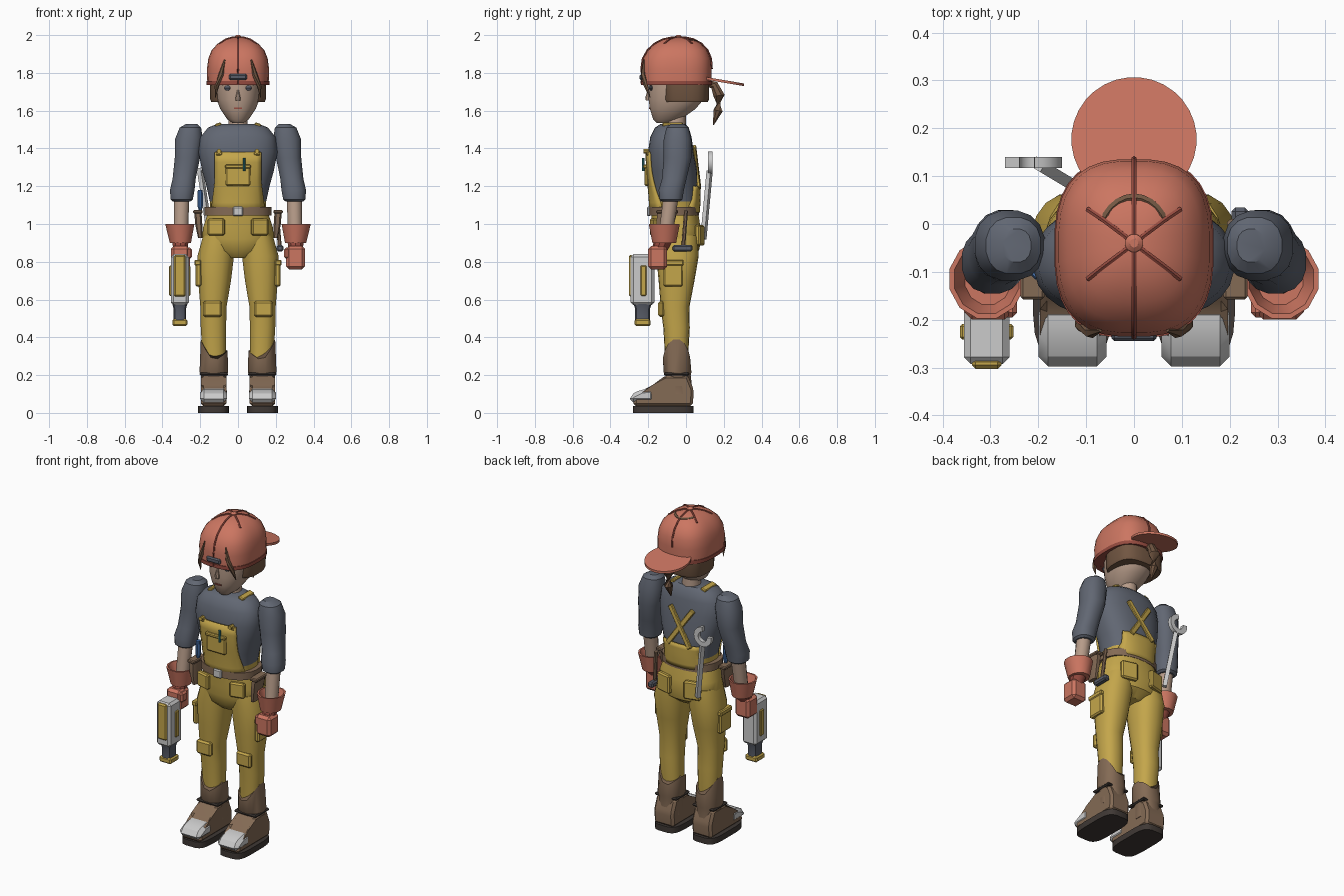
import bpy, bmesh, math
from mathutils import Vector, Matrix, Euler

COL = dict(red=(.6, .18, .12), dark_red=(.3, .07, .05), yellow=(.55, .38, .07), shirt=(.12, .135, .17),
           brown=(.23, .145, .09), hair=(.17, .095, .055), skin=(.47, .33, .25), dark=(.05, .04, .035),
           steel=(.1, .11, .14), blue=(.06, .16, .4), teal=(.03, .22, .25))
MATS = {}
for k, c in COL.items():
    MATS[k] = bpy.data.materials.new(k)
    MATS[k].diffuse_color = (*c, 1)


def make(name, bm, mat=None, angle=35):
    bmesh.ops.recalc_face_normals(bm, faces=bm.faces)
    me = bpy.data.meshes.new(name)
    bm.to_mesh(me)
    bm.free()
    for f in me.polygons:
        f.use_smooth = True
    me.set_sharp_from_angle(angle=math.radians(angle))
    ob = bpy.data.objects.new(name, me)
    bpy.context.collection.objects.link(ob)
    if mat:
        me.materials.append(MATS[mat])
    return ob


def skin_rings(bm, rings):
    vs = [[bm.verts.new(p) for p in r] for r in rings]
    n = len(vs[0])
    for a, b in zip(vs, vs[1:]):
        for i in range(n):
            bm.faces.new((a[i], a[(i + 1) % n], b[(i + 1) % n], b[i]))
    bm.faces.new(vs[0])
    bm.faces.new(vs[-1])


def oval(r, a, p):
    x, y, z, rx, ry = r
    c, s = math.cos(a), math.sin(a)
    return Vector((x + rx * math.copysign(abs(c) ** (2 / p), c), y + ry * math.copysign(abs(s) ** (2 / p), s), z))


def loft(name, rings, mat=None, n=20, p=2.3, s=1):
    """Stack of rounded cross-sections (x, y, z, rx, ry)."""
    bm = bmesh.new()
    skin_rings(bm, [[oval((s * r[0], *r[1:]), 2 * math.pi * (i + .5) / n, p) for i in range(n)] for r in rings])
    return make(name, bm, mat)


def tube(name, pts, radii, mat=None, n=8):
    pts = [Vector(q) for q in pts]
    if not isinstance(radii, (list, tuple)):
        radii = [radii] * len(pts)
    rings = []
    for i, q in enumerate(pts):
        rot = (pts[min(i + 1, len(pts) - 1)] - pts[max(i - 1, 0)]).to_track_quat('Z', 'Y')
        rings.append([q + rot @ Vector((radii[i] * math.cos(2 * math.pi * (k + .5) / n),
                                        radii[i] * math.sin(2 * math.pi * (k + .5) / n), 0)) for k in range(n)])
    bm = bmesh.new()
    skin_rings(bm, rings)
    return make(name, bm, mat)


def box(name, loc, size, mat=None, bev=.008, rot=(0, 0, 0)):
    bm = bmesh.new()
    bmesh.ops.create_cube(bm, size=1, matrix=Matrix.Diagonal((*size, 1)))
    if bev:
        bmesh.ops.bevel(bm, geom=bm.edges[:], offset=bev, segments=1, affect='EDGES')
    bmesh.ops.transform(bm, matrix=Matrix.Translation(loc) @ Euler(rot).to_matrix().to_4x4(), verts=bm.verts)
    return make(name, bm, mat, 25)


def prism(name, pts, axis, a, b, mat=None, bev=0):
    """Outline extruded along x (points are y, z) or y (points are x, z)."""
    put = (lambda u, v, t: (t, u, v)) if axis == 'x' else (lambda u, v, t: (u, t, v))
    bm = bmesh.new()
    skin_rings(bm, [[put(u, v, t) for u, v in pts] for t in (a, b)])
    if bev:
        bmesh.ops.bevel(bm, geom=bm.edges[:], offset=bev, segments=1, affect='EDGES')
    return make(name, bm, mat, 25)


# Torso and overalls
TORSO = [(0, -.06, 1.04, .15, .12), (0, -.06, 1.12, .15, .125), (0, -.063, 1.2, .168, .128), (0, -.07, 1.28, .19, .13),
         (0, -.08, 1.38, .21, .122), (0, -.08, 1.46, .2, .11), (0, -.075, 1.51, .16, .09), (0, -.07, 1.53, .11, .065)]
torso = loft("shirt_torso", TORSO, "shirt", 28, 2.4)
torso.data.materials.append(MATS["yellow"])
for f in torso.data.polygons:
    f.material_index = int(f.center.z < 1.12)


def panel(name, x_low, x_top, z0, z1, side):
    bm = bmesh.new()
    grid = []
    for j in range(7):
        z = z0 + (z1 - z0) * j / 6
        k = max(i for i in range(len(TORSO) - 1) if TORSO[i][2] <= z)
        t = (z - TORSO[k][2]) / (TORSO[k + 1][2] - TORSO[k][2])
        r = [u + (v - u) * t for u, v in zip(TORSO[k], TORSO[k + 1])]
        w = x_top if j > 2 else x_low + (x_top - x_low) * j / 3
        xs = [w * (i / 5 - 1) for i in range(11)]
        grid.append([bm.verts.new((x, r[1] + side * (r[4] * max(0, 1 - abs(x / r[3]) ** 2.4) ** (1 / 2.4) + .006), z)) for x in xs])
    for a, b in zip(grid, grid[1:]):
        for i in range(10):
            bm.faces.new((a[i], a[i + 1], b[i + 1], b[i]))
    ob = make(name, bm, "yellow")
    m = ob.modifiers.new("thickness", 'SOLIDIFY')
    m.thickness, m.offset = .012, 0


panel("front_bib", .14, .122, 1.06, 1.38, -1)
panel("back_bib", .142, .12, 1.06, 1.2, 1)
loft("overall_hips", [(0, -.05, .82, .07, .07), (0, -.045, .86, .15, .115), (0, -.045, .92, .19, .128),
                      (0, -.05, .98, .187, .128), (0, -.06, 1.06, .16, .125)], "yellow", 24)
box("bib_pocket", (0, -.207, 1.255), (.13, .024, .11), "yellow")
box("bib_pocket_flap", (0, -.215, 1.305), (.135, .024, .02), "yellow", .005)
tube("pen", [(.033, -.226, 1.28), (.033, -.226, 1.35)], .007, "teal")
for s in (-1, 1):
    box("bib_clasp", (s * .1, -.2, 1.375), (.035, .02, .025), "yellow", .006)
    tube("bib_button", [(s * .1, -.195, 1.385), (s * .1, -.225, 1.385)], .012, "yellow")
    box("shoulder_strap", (s * .105, -.07, 1.525), (.035, .11, .018), "yellow", .005, (0, s * .35, 0))
    box("back_strap", (0, .056 + s * .002, 1.3), (.03, .018, .27), "yellow", .004, (.1, s * .6, 0))
    box("hip_pocket", (s * .115, -.168, .985), (.09, .03, .09), "yellow", .008, (0, 0, s * .25))
    box("back_pocket", (s * .095, .072, .94), (.1, .03, .11), "yellow", .008, (0, 0, -s * .25))
    box("thigh_pocket", (s * .21, -.068, .735), (.032, .105, .13), "yellow")
    box("thigh_pocket_flap", (s * .213, -.068, .795), (.036, .112, .03), "yellow", .006)

# Belt, buckle and hanging tools
loft("belt", [(0, -.063, z, .178, .132) for z in (1.045, 1.09)], "brown", 28)
box("belt_buckle", (0, -.197, 1.067), (.055, .02, .05), None, .006)
for s in (-1, 1):
    loft("holster", [(.2, -.12, .925, .012, .03), (.208, -.11, 1.0, .02, .05), (.212, -.1, 1.06, .02, .055)], "brown", 8, 3, s)
    box("holster_rim", (s * .212, -.1, 1.065), (.05, .115, .02), "brown", .005)
tube("hammer_handle", [(.205, .0, 1.07), (.222, -.015, .87)], .011, "brown")
box("hammer_head", (.222, -.018, .872), (.036, .105, .034), "steel")
tube("screwdriver_handle", [(-.2, -.1, 1.07), (-.2, -.1, 1.1), (-.2, -.1, 1.18)], [.008, .017, .014], "blue")

# Wrench carried in the back pocket
arc = [math.radians(130 + 42 + 276 * i / 16) for i in range(17)]
jaw = [(-.21 + .06 * math.cos(a), 1.325 + .06 * math.sin(a)) for a in arc]
jaw += [(-.21 + .03 * math.cos(a), 1.325 + .03 * math.sin(a)) for a in reversed(arc)]
prism("wrench_jaw", jaw, 'y', .117, .14)
tube("wrench_handle", [(-.2, .125, 1.28), (-.145, .092, .92)], .017, None, 4)

# Legs, knee pads and boots
for s in (-1, 1):
    loft("trouser_leg", [(.1, -.045, .94, .085, .11), (.118, -.045, .83, .098, .112), (.124, -.05, .7, .088, .095),
                         (.13, -.058, .56, .07, .076), (.13, -.05, .45, .068, .07), (.125, -.05, .28, .062, .06)], "yellow", 18, 2.3, s)
    box("knee_pad", (s * .135, -.132, .55), (.1, .03, .085), "yellow", .01)
    cuff = loft("boot_shaft", [(.128, -.035, .1, .07, .072), (.128, -.042, .2, .068, .068), (.128, -.045, .215, .077, .075),
                               (.126, -.05, .28, .072, .073)], "brown", 16, 2.3, s)
    for v in cuff.data.vertices:
        if v.co.z > .26:
            u = s * (v.co.x - s * .126) / .072
            v.co.z += (.11 if u > 0 else .05) * abs(u) ** 1.5
    box("boot_strap", (s * .128, -.05, .205), (.15, .135, .016), "dark", .006)
    xa, xb = s * .062, s * .196
    prism("boot_foot", [(.035, .035), (.042, .12), (.01, .2), (-.11, .2), (-.17, .135), (-.27, .1), (-.28, .035)],
          'x', xa, xb, "brown", .014)
    prism("toe_cap", [(-.165, .055), (-.17, .13), (-.235, .125), (-.295, .095), (-.3, .055)],
          'x', s * .057, s * .2, None, .02)
    loft("boot_sole", [(.129, -.12, z, .083, .162) for z in (0, .037)], "dark", 20, 4, s)

# Arms and gloves
for s in (-1, 1):
    loft("shirt_sleeve", [(.245, -.045, 1.53, .03, .035), (.252, -.045, 1.51, .058, .06), (.26, -.045, 1.45, .074, .074),
                          (.268, -.045, 1.35, .068, .075), (.285, -.062, 1.24, .062, .066), (.295, -.078, 1.18, .066, .068),
                          (.298, -.08, 1.13, .06, .062), (.298, -.08, 1.12, .048, .048)], "shirt", 16, 2.3, s)
    loft("forearm", [(.298, -.08, 1.14, .042, .042), (.303, -.11, .93, .038, .038)], "skin", 12, 2, s)
    loft("glove_cuff", [(.305, -.115, .9, .058, .065), (.308, -.115, 1.0, .08, .085), (.308, -.115, 1.0, .07, .075),
                        (.305, -.115, .94, .05, .055)], "red", 12, 2, s)
    loft("glove_wrist", [(.305, -.14, .86, .04, .042), (.305, -.12, .91, .045, .05)], "dark_red", 10, 2, s)
    box("glove_fist", (s * .305, -.15, .822), (.1, .1, .125), "red", .016)
    box("glove_thumb", (s * .262, -.165, .845), (.035, .06, .06), "red", .01)

# Power tool held pointing down
box("tool_body", (-.308, -.23, .705), (.095, .125, .27), None, .014)
box("tool_front_plate", (-.308, -.292, .725), (.062, .022, .22), "yellow")
for s in (-1, 1):
    box("tool_side_stripe", (-.308 + s * .048, -.225, .7), (.016, .032, .16), "yellow", .005)
loft("tool_nozzle", [(-.308, -.23, .49, .033, .04), (-.308, -.23, .55, .033, .04), (-.308, -.23, .58, .042, .05)], "steel", 12, 3)
box("tool_tip", (-.308, -.23, .478), (.08, .085, .036), "yellow")

# Neck, head and face
loft("neck", [(0, -.055, 1.5, .055, .055), (0, -.05, 1.62, .045, .048)], "skin", 14, 2)
loft("head", [(0, -.115, 1.535, .03, .04), (0, -.1, 1.555, .058, .075), (0, -.07, 1.61, .095, .122),
              (0, -.052, 1.66, .114, .147), (0, -.047, 1.72, .12, .152), (0, -.047, 1.82, .12, .15)], "skin", 24, 2.2)
for s in (-1, 1):
    loft("eye", [(.055, -.185, 1.706, .01, .006), (.055, -.185, 1.72, .022, .012), (.055, -.185, 1.732, .012, .006)], "steel", 10, 2, s)
    box("eyebrow", (s * .058, -.188, 1.742), (.05, .012, .008), "hair", 0, (0, s * .15, 0))
    tube("fringe_lock", [(s * .07, -.222, 1.87), (s * .09, -.225, 1.79), (s * .112, -.212, 1.73), (s * .12, -.19, 1.67)],
         [.004, .014, .012, .002], "hair", 6)
loft("nose", [(0, -.2, 1.655, .014, .014), (0, -.203, 1.668, .014, .014), (0, -.198, 1.71, .005, .006)], "skin", 8, 2)
box("mouth", (0, -.19, 1.612), (.042, .012, .008), "dark_red", 0)

# Hair and ponytail
loft("hair_back", [(0, -.002, 1.645, .142, .118), (0, -.002, 1.66, .148, .125), (0, -.002, 1.77, .15, .125)], "hair", 24, 3)
tube("ponytail", [(0, .1, 1.75), (0, .15, 1.735), (0, .175, 1.68), (0, .17, 1.6), (0, .145, 1.525)],
     [.018, .024, .032, .026, .003], "hair")

# Cap worn backwards
CAP = [(0, -.05, 1.745, .163, .185), (0, -.05, 1.82, .165, .186), (0, -.048, 1.875, .158, .18), (0, -.045, 1.92, .14, .158),
       (0, -.042, 1.955, .108, .122), (0, -.04, 1.977, .07, .08), (0, -.04, 1.987, .03, .035)]
loft("cap_dome", CAP, "red", 32, 2.7)
loft("cap_band", [(0, -.05, z, .167, .189) for z in (1.735, 1.757)], "dark_red", 32, 2.7)
brim = loft("cap_brim", [(0, .177, z, .131, .13) for z in (1.76, 1.774)], "red", 32, 2)
for v in brim.data.vertices:
    v.co.z -= (v.co.y - .13) * .17
for deg, low in ((90, 1), (270, 0), (30, 4), (150, 4), (210, 4), (330, 4)):
    a = math.radians(deg)
    tube("cap_seam", [(0, -.04, 1.988)] + [oval(r, a, 2.7) for r in reversed(CAP[low:])], .006, "dark_red", 6)
tube("cap_button", [(0, -.04, 1.98), (0, -.04, 1.993), (0, -.04, 2.0)], [.02, .019, .009], "red", 12)
arch = [math.radians(20 + 140 * i / 10) for i in range(11)]
tube("cap_opening_hair", [(.07 * math.cos(a), -.03 + .085 * math.sin(a), 1.977 - .013 * math.sin(a)) for a in arch],
     [.002] + [.01] * 9 + [.002], "hair", 6)
box("cap_front_plate", (0, -.236, 1.778), (.095, .018, .032), "steel", .007)
